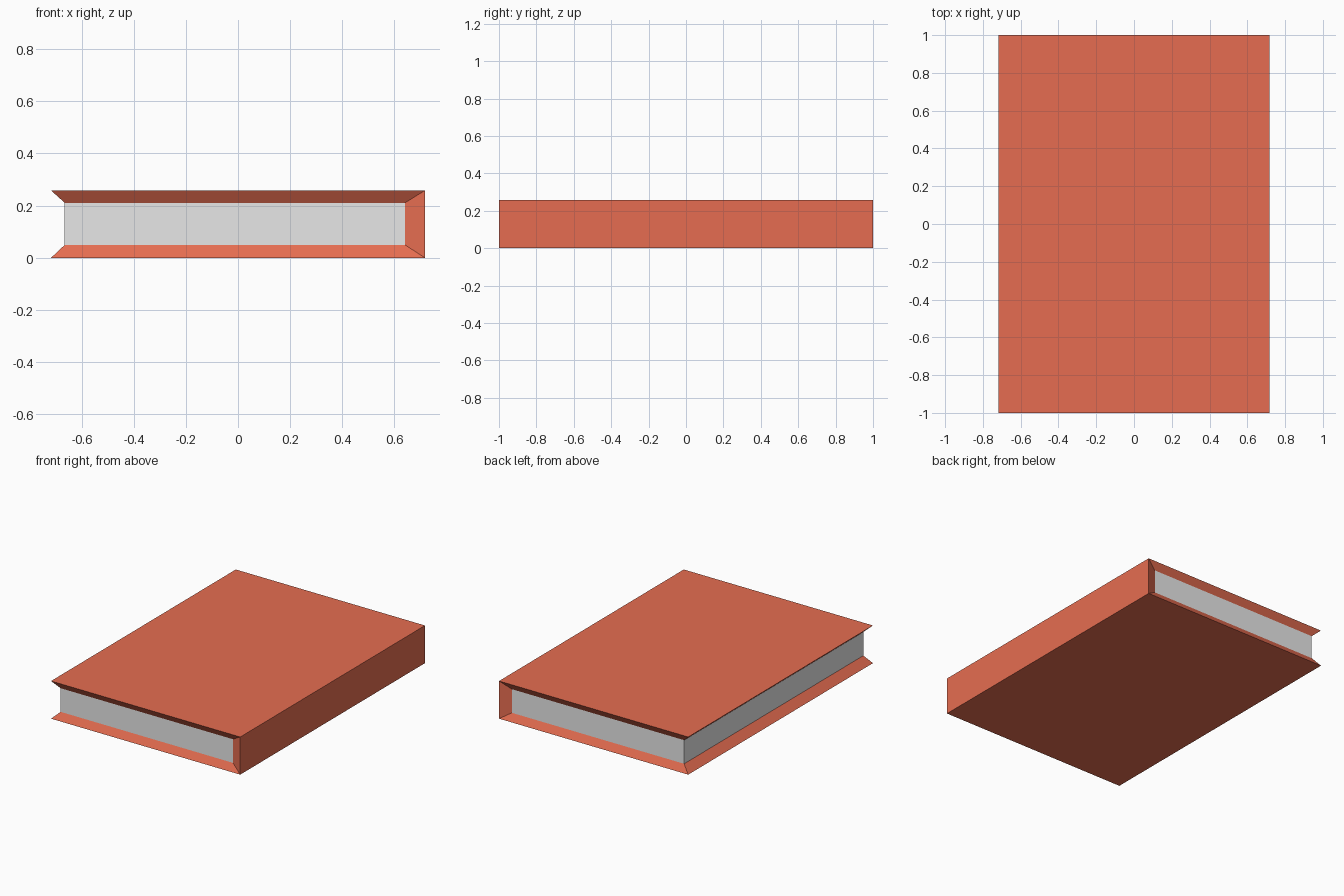
import bpy
import bmesh
from itertools import product

cube = bpy.data.objects.get("Cube")
if cube:
    bpy.data.objects.remove(cube, do_unlink=True)

# Bounds as (low, high) on x, y, z
OUTER = ((-0.717, 0.717), (-1.0, 1.0), (0.0, 0.258))
INNER = ((-0.665, 0.641), (-0.97, 0.97), (0.049, 0.211))


def material(name, rgb):
    mat = bpy.data.materials.new(name)
    mat.use_nodes = True
    mat.diffuse_color = (*rgb, 1)
    mat.node_tree.nodes["Principled BSDF"].inputs["Base Color"].default_value = (*rgb, 1)
    return mat


def add_object(name, bm, mat):
    bmesh.ops.recalc_face_normals(bm, faces=bm.faces)
    mesh = bpy.data.meshes.new(name)
    bm.to_mesh(mesh)
    bm.free()
    mesh.materials.append(mat)
    bpy.context.collection.objects.link(bpy.data.objects.new(name, mesh))


def add_board(name, axis, side, mat):
    """Cover board: full-size outside, tapering to the page block inside."""
    bm = bmesh.new()
    for bounds in (OUTER, INNER):
        for corner in product((0, 1), repeat=2):
            signs = list(corner)
            signs.insert(axis, side)
            bm.verts.new([bounds[i][s] for i, s in enumerate(signs)])
    bmesh.ops.convex_hull(bm, input=bm.verts)
    bmesh.ops.dissolve_limit(bm, angle_limit=0.01, verts=bm.verts, edges=bm.edges)
    add_object(name, bm, mat)


red = material("cover red", (0.79, 0.152, 0.082))
white = material("page white", (0.8, 0.8, 0.8))

# Three mitred boards wrap the pages
add_board("back_cover", 2, 0, red)
add_board("front_cover", 2, 1, red)
add_board("spine", 0, 1, red)

# Page block
bm = bmesh.new()
bmesh.ops.create_cube(bm, size=2)
for v in bm.verts:
    v.co = [INNER[i][int(c > 0)] for i, c in enumerate(v.co)]
add_object("pages", bm, white)
